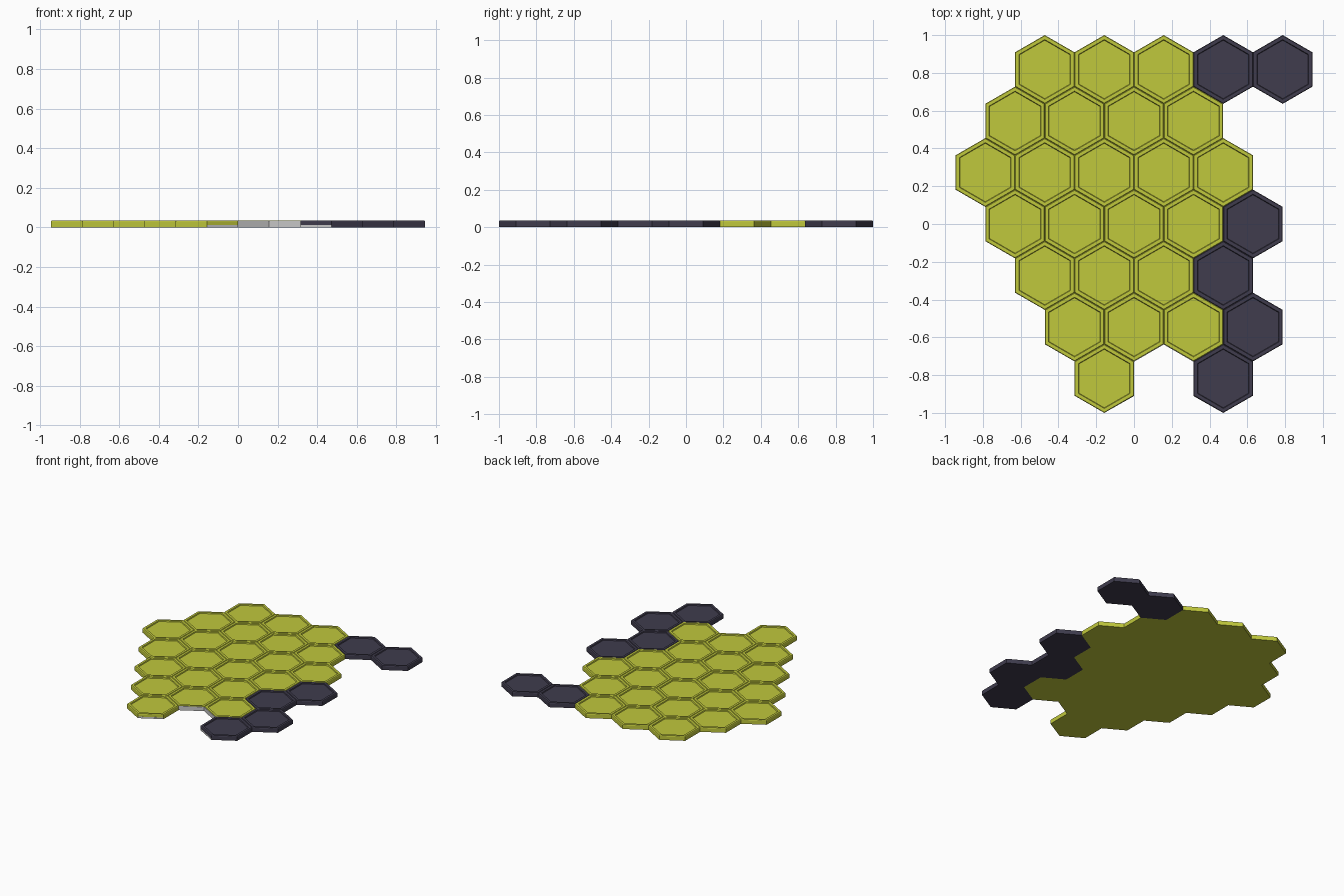
import bpy, bmesh
from math import sin, cos, pi, sqrt

if "Cube" in bpy.data.objects:
    bpy.data.objects.remove(bpy.data.objects["Cube"])

R = 2 / 11                 # corner radius of a tile
W = sqrt(3) * R            # flat-to-flat width
H = 0.035                  # tile height


def material(name, rgb):
    m = bpy.data.materials.new(name)
    m.diffuse_color = (*rgb, 1)
    m.use_nodes = True
    m.node_tree.nodes["Principled BSDF"].inputs["Base Color"].default_value = m.diffuse_color
    return m


LIME = material("lime", (0.53, 0.58, 0.045))
DARK = material("charcoal", (0.05, 0.045, 0.075))


def finish(name, bm, mat=None):
    me = bpy.data.meshes.new(name)
    bm.to_mesh(me)
    bm.free()
    ob = bpy.data.objects.new(name, me)
    bpy.context.collection.objects.link(ob)
    if mat:
        me.materials.append(mat)
    return ob


# One tile: stacked hexagon rings form wall, fine edge, rim and shallow dish
PROFILE = [(1.0, 0), (1.0, H - 0.005), (0.98, H), (0.87, H), (0.85, H - 0.007)]


def tile_mesh(name, mat):
    bm = bmesh.new()
    rings = [[bm.verts.new((R * s * sin(i * pi / 3), R * s * cos(i * pi / 3), z))
              for i in range(6)] for s, z in PROFILE]
    for a, b in zip(rings, rings[1:]):
        for i in range(6):
            j = (i + 1) % 6
            bm.faces.new((a[i], a[j], b[j], b[i]))
    bm.faces.new(rings[0])
    bm.faces.new(rings[-1])
    bmesh.ops.recalc_face_normals(bm, faces=bm.faces)
    me = bpy.data.meshes.new(name)
    bm.to_mesh(me)
    bm.free()
    me.materials.append(mat)
    return me


lime_mesh = tile_mesh("lime_tile", LIME)
dark_mesh = tile_mesh("dark_tile", DARK)

# Rows from back to front: first column (in half widths) and tile colours
ROWS = [(-3, "LLLDD"), (-4, "LLLL"), (-5, "LLLLL"), (-4, "LLLLD"),
        (-3, "LLLD"), (-2, "LLLD"), (-1, "L D")]
for r, (start, colours) in enumerate(ROWS):
    for c, kind in enumerate(colours):
        if kind == " ":
            continue
        name, me = ("lime_tile", lime_mesh) if kind == "L" else ("dark_tile", dark_mesh)
        ob = bpy.data.objects.new(f"{name}_{r}_{c}", me)
        ob.location = ((start + 2 * c) * W / 2, (3 - r) * 1.5 * R, 0)
        bpy.context.collection.objects.link(ob)


# Grey edging on the walls around the front notch
def edging(name, points, height):
    bm = bmesh.new()
    rows = [[bm.verts.new((x, y + dy, z)) for x, y in points]
            for dy, z in ((-0.002, 0), (-0.002, height), (0.002, height), (0.002, 0))]
    for k in range(4):
        a, b = rows[k], rows[(k + 1) % 4]
        for i in range(len(points) - 1):
            bm.faces.new((a[i], a[i + 1], b[i + 1], b[i]))
    for i in (0, -1):
        bm.faces.new([row[i] for row in rows])
    bmesh.ops.recalc_face_normals(bm, faces=bm.faces)
    return finish(name, bm)


h = W / 2
edging("notch_edging", [(0, -4 * R), (h, -3.5 * R), (2 * h, -4 * R)], H - 0.003)
edging("front_edging_left", [(-h, -5.49 * R), (0, -5 * R)], 0.012)
edging("front_edging_right", [(2 * h, -5 * R), (3 * h, -5.49 * R)], 0.012)
